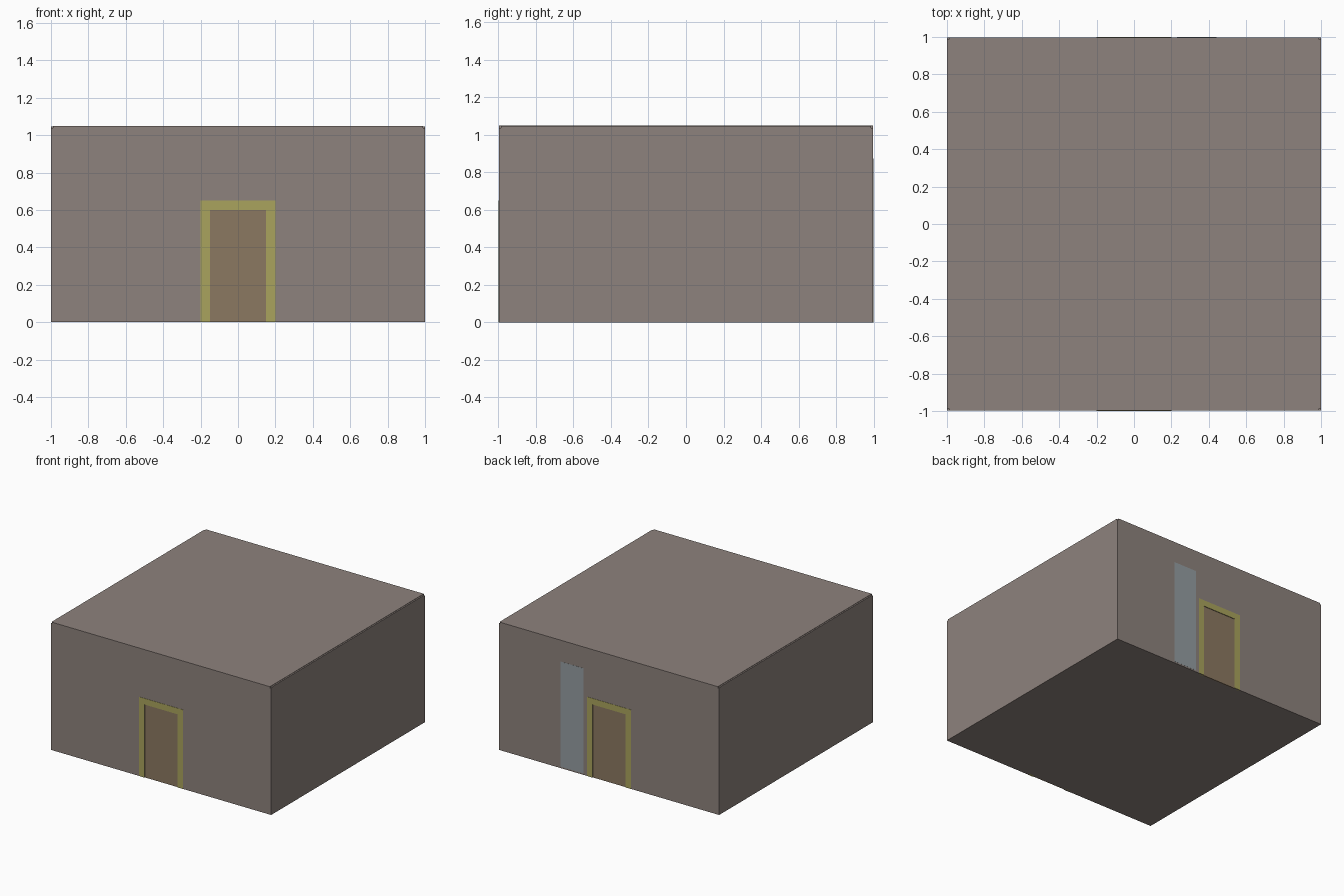
import bpy

if "Cube" in bpy.data.objects:
    bpy.data.objects.remove(bpy.data.objects["Cube"])


def material(name, rgb):
    m = bpy.data.materials.new(name)
    m.diffuse_color = (*rgb, 1)
    m.use_nodes = True
    m.node_tree.nodes["Principled BSDF"].inputs["Base Color"].default_value = m.diffuse_color
    return m


WALL = material("taupe_plaster", (0.27, 0.225, 0.205))
TRIM = material("olive_trim", (0.40, 0.37, 0.11))
WOOD = material("brown_wood", (0.26, 0.19, 0.12))
BLUE = material("blue_grey", (0.30, 0.34, 0.36))


def box(name, x, y, z, mat):
    """Box from (min, max) ranges on each axis."""
    size = [b - a for a, b in (x, y, z)]
    mid = [(a + b) / 2 for a, b in (x, y, z)]
    bpy.ops.mesh.primitive_cube_add(size=1, location=mid)
    ob = bpy.context.object
    ob.name = name
    ob.scale = size
    bpy.ops.object.transform_apply(location=False, rotation=False, scale=True)
    ob.data.materials.append(mat)
    return ob


def span(side, a, b):
    """Range a..b measured outward on the given side of the room."""
    return tuple(sorted((side * a, side * b)))


H, T = 1.05, 0.012          # room height, wall thickness
E = 0.998                   # outer face of the door walls

# floor and ceiling
box("floor", (-1 + T, 1 - T), (-E + T, E - T), (0, T), WALL)
box("ceiling", (-1 + T, 1 - T), (-E, E), (H - T, H), WALL)

for side, label in ((-1, "front"), (1, "back")):
    # door wall: a panel either side of the opening and one above
    depth = span(side, E - T, E)
    box(label + "_wall_left", (-1, -0.15), depth, (0, H - T), WALL)
    box(label + "_wall_right", (0.15, 1), depth, (0, H - T), WALL)
    box(label + "_wall_header", (-0.15, 0.15), depth, (0.6, H - T), WALL)

    # door frame, standing slightly proud on both wall faces
    depth = span(side, E - T - 0.005, 1)
    box(label + "_jamb_left", (-0.2, -0.15), depth, (0, 0.6), TRIM)
    box(label + "_jamb_right", (0.15, 0.2), depth, (0, 0.6), TRIM)
    box(label + "_lintel", (-0.2, 0.2), depth, (0.6, 0.65), TRIM)

    # door leaf, slightly recessed
    box(label + "_door", (-0.15, 0.15), span(side, E - T, E - 0.003), (0, 0.6), WOOD)

    # side wall, a hair lower than the ceiling
    box(("left" if side < 0 else "right") + "_wall",
        span(side, 1 - T, 1), (-E + T, E - T), (0, H - 0.003), WALL)

# tall cabinet whose back shows through the back wall
box("cabinet", (0.23, 0.44), (0.8, E + 0.001), (T, 0.875), BLUE)
